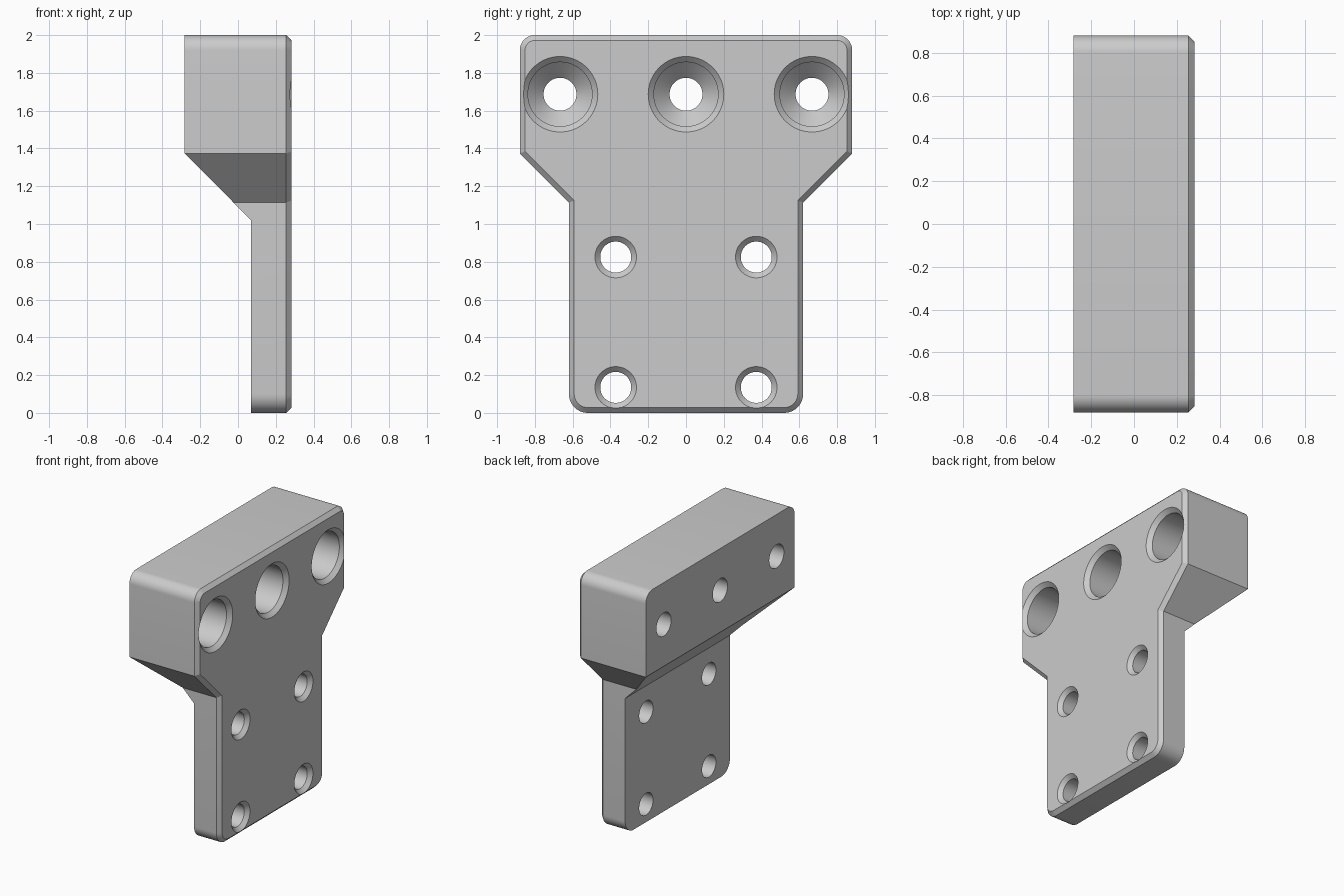
import bpy, bmesh, math
from mathutils import Matrix, Vector

cube = bpy.data.objects.get("Cube")
if cube:
    bpy.data.objects.remove(cube)

FRONT, BACK, STEP = 0.283, -0.283, 0.07   # x of main face, rear of head, rear of plate
CHAMFER = 0.028

grey = bpy.data.materials.new("plain grey")
grey.use_nodes = True
grey.diffuse_color = (0.6, 0.6, 0.6, 1)
grey.node_tree.nodes["Principled BSDF"].inputs["Base Color"].default_value = (0.6, 0.6, 0.6, 1)


def make_object(name, bm):
    bmesh.ops.recalc_face_normals(bm, faces=bm.faces)
    mesh = bpy.data.meshes.new(name)
    bm.to_mesh(mesh)
    bm.free()
    mesh.materials.append(grey)
    obj = bpy.data.objects.new(name, mesh)
    bpy.context.collection.objects.link(obj)
    return obj


def prism(points, direction):
    """Extrude a closed polygon along a vector."""
    bm = bmesh.new()
    face = bm.faces.new([bm.verts.new(p) for p in points])
    grown = bmesh.ops.extrude_face_region(bm, geom=[face])["geom"]
    verts = [v for v in grown if isinstance(v, bmesh.types.BMVert)]
    bmesh.ops.translate(bm, verts=verts, vec=direction)
    bmesh.ops.recalc_face_normals(bm, faces=bm.faces)
    return bm


def lathe(name, profile, y, z, steps=64):
    """Revolve (x, radius) points about an axis along x through (y, z)."""
    bm = bmesh.new()
    rings = []
    for x, r in profile:
        rings.append([bm.verts.new((x, y + r * math.cos(a), z + r * math.sin(a)))
                      for a in (2 * math.pi * i / steps for i in range(steps))])
    for low, high in zip(rings, rings[1:]):
        for i in range(steps):
            j = (i + 1) % steps
            bm.faces.new((low[i], low[j], high[j], high[i]))
    bm.faces.new(rings[0])
    bm.faces.new(rings[-1])
    return make_object(name, bm)


def is_corner(edge, z):
    a, b = (v.co for v in edge.verts)
    return abs(a.x - b.x) > 0.1 and abs(a.z - z) < 0.001


# T-shaped outline, extruded through the full depth
half = [(0.62, 0), (0.62, 1.113), (0.88, 1.373), (0.88, 2)]
outline = half + [(-y, z) for y, z in reversed(half)]
bm = prism([(BACK, y, z) for y, z in outline], (FRONT - BACK, 0, 0))

# Rounded bottom and top corners
for z, radius in ((0, 0.1), (2, 0.08)):
    bmesh.ops.bevel(bm, geom=[e for e in bm.edges if is_corner(e, z)], offset=radius,
                    segments=10, profile=0.5, affect='EDGES')

# Chamfer around the main face
rim = [e for e in bm.edges if all(abs(v.co.x - FRONT) < 0.001 for v in e.verts)]
bmesh.ops.bevel(bm, geom=rim, offset=CHAMFER, segments=1, affect='EDGES')
bracket = make_object("mounting_bracket", bm)

# Cutter that thins the lower plate behind a sloped shoulder
shoulder = [(BACK - 0.1, 1.473), (STEP, 1.02), (STEP, -0.1), (BACK - 0.1, -0.1)]
shoulder[0] = (BACK - 0.1, 1.02 + STEP - BACK + 0.1)
cutters = [make_object("shoulder_cutter",
                       prism([(x, -1, z) for x, z in shoulder], (0, 2, 0)))]


def flared(inner, outer):
    """Chamfered mouth, carried a little past the main face."""
    depth = outer - inner
    return [(FRONT - depth, inner), (FRONT, outer), (FRONT + 0.01, outer)]


# Three counterbored holes across the head
cone = 0.17 - 0.087
big = [(BACK - 0.1, 0.087), (FRONT - 0.3 - cone, 0.087), (FRONT - 0.3, 0.17)] + flared(0.17, 0.2)
for y in (-0.667, 0, 0.667):
    cutters.append(lathe("head_hole_cutter", big, y, 1.687))

# Four small countersunk holes in the plate
small = [(BACK - 0.1, 0.082)] + flared(0.082, 0.11)
for y in (-0.372, 0.372):
    for z in (0.135, 0.825):
        cutters.append(lathe("plate_hole_cutter", small, y, z))

# Cut, then discard the cutters
bpy.context.view_layer.objects.active = bracket
for cutter in cutters:
    cutter.hide_render = True
    mod = bracket.modifiers.new("cut", 'BOOLEAN')
    mod.operation = 'DIFFERENCE'
    mod.solver = 'EXACT'
    mod.object = cutter
    bpy.ops.object.modifier_apply(modifier=mod.name)
    bpy.data.objects.remove(cutter)

bpy.ops.object.select_all(action='DESELECT')
bracket.select_set(True)
bpy.ops.object.shade_smooth_by_angle(angle=math.radians(30))
